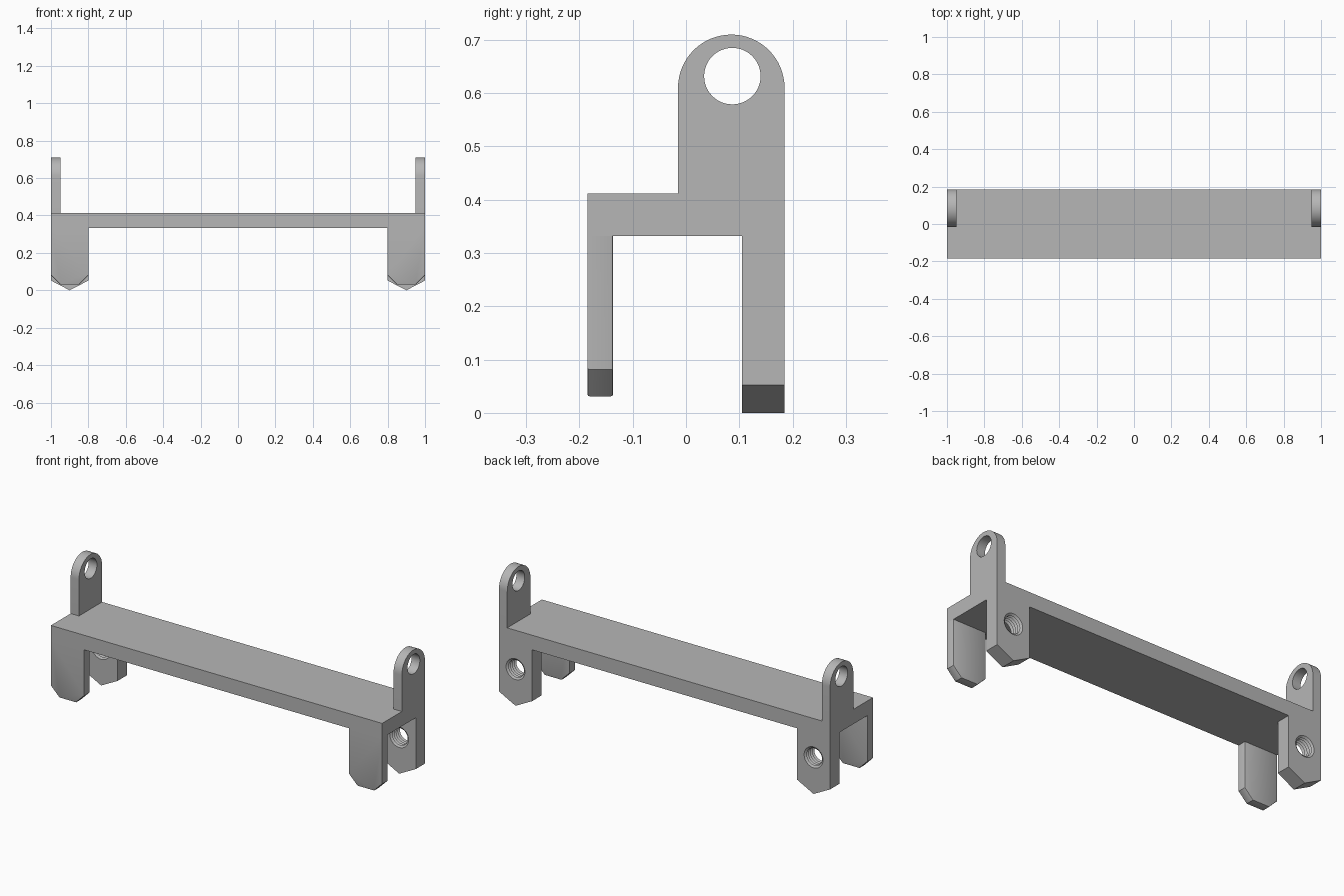
import bpy
import bmesh
from math import sin, cos, pi, tau

cube = bpy.data.objects.get("Cube")
if cube:
    bpy.data.objects.remove(cube, do_unlink=True)

# Single plain grey for the whole bracket
GREY = (0.47, 0.47, 0.47, 1)
grey = bpy.data.materials.new("matte grey")
grey.use_nodes = True
grey.diffuse_color = GREY
grey.node_tree.nodes["Principled BSDF"].inputs["Base Color"].default_value = GREY

DECK_LOW, DECK_TOP = 0.332, 0.412
FRONT, BACK = -0.185, 0.185


def finish(name, bm):
    bmesh.ops.recalc_face_normals(bm, faces=bm.faces)
    mesh = bpy.data.meshes.new(name)
    bm.to_mesh(mesh)
    bm.free()
    mesh.materials.append(grey)
    obj = bpy.data.objects.new(name, mesh)
    bpy.context.collection.objects.link(obj)
    return obj


def prism(outline, axis, lo, hi):
    """Extrude an outline along x (points are y, z) or y (points are x, z)."""
    bm = bmesh.new()
    place = (lambda p, d: (d, *p)) if axis == "x" else (lambda p, d: (p[0], d, p[1]))
    a = [bm.verts.new(place(p, lo)) for p in outline]
    b = [bm.verts.new(place(p, hi)) for p in outline]
    bm.faces.new(a)
    bm.faces.new(b[::-1])
    n = len(a)
    for i in range(n):
        j = (i + 1) % n
        bm.faces.new((a[i], a[j], b[j], b[i]))
    return bm


def arc(cx, cy, r, start, end, n):
    return [(cx + r * cos(start + (end - start) * i / n),
             cy + r * sin(start + (end - start) * i / n)) for i in range(n + 1)]


def lathe_y(x, z, rings, segments=40):
    """Closed solid of revolution about a line parallel to y."""
    bm = bmesh.new()
    loops = [[bm.verts.new((x + r * cos(tau * i / segments), y, z + r * sin(tau * i / segments)))
              for i in range(segments)] for y, r in rings]
    for a, b in zip(loops, loops[1:]):
        for i in range(segments):
            j = (i + 1) % segments
            bm.faces.new((a[i], a[j], b[j], b[i]))
    bm.faces.new(loops[0])
    bm.faces.new(loops[-1][::-1])
    return bm


def apply(obj, kind, **settings):
    mod = obj.modifiers.new(kind.title(), kind)
    for key, value in settings.items():
        setattr(mod, key, value)
    bpy.context.view_layer.objects.active = obj
    bpy.ops.object.modifier_apply(modifier=mod.name)


def cut(obj, cutter):
    apply(obj, "BOOLEAN", operation="DIFFERENCE", solver="EXACT", object=cutter)
    bpy.data.objects.remove(cutter, do_unlink=True)


# Long flat deck
deck = finish("deck", prism([(FRONT, DECK_LOW), (BACK, DECK_LOW), (BACK, DECK_TOP),
                             (FRONT, DECK_TOP)], "x", -1, 1))

# Round-topped ears with a pivot hole
ear_outline = [(-0.015, DECK_TOP), (BACK, DECK_TOP)] + arc(0.085, 0.61, 0.1, 0, pi, 32)
ears = finish("ears", prism(ear_outline, "x", 0.95, 1))
hole = arc(0.087, 0.632, 0.053, 0, tau, 48)[:-1]
cut(ears, finish("ear_hole_cutter", prism(hole, "x", 0.9, 1.05)))

# Thin front legs with clipped corners and softened inner edges
bm = prism([(0.8, DECK_LOW), (0.8, 0.081), (0.85, 0.031), (0.95, 0.031), (1, 0.081),
            (1, DECK_LOW)], "y", FRONT, -0.137)
soft = [e for e in bm.edges
        if all(v.co.z < DECK_LOW - 0.01 for v in e.verts)
        or (all(v.co.y > -0.14 for v in e.verts)
            and any(v.co.z < DECK_LOW - 0.01 for v in e.verts))]
soft = [e for e in soft if abs(e.verts[0].co.y - e.verts[1].co.y) < 0.01]
bmesh.ops.bevel(bm, geom=soft, offset=0.004, segments=2, profile=0.5, affect="EDGES")
front_legs = finish("front_legs", bm)

# Thick back legs with pointed feet and threaded holes
back_legs = finish("back_legs", prism([(0.8, DECK_LOW), (0.8, 0.052), (0.9, 0), (1, 0.052),
                                       (1, DECK_LOW)], "y", 0.105, BACK))
thread = [(0.097 + 0.008 * i, 0.057 if i % 2 else 0.046) for i in range(13)]
cut(back_legs, finish("thread_cutter", lathe_y(0.9, 0.2, thread)))

# Repeat the end parts on the other side
for part in (ears, front_legs, back_legs):
    apply(part, "MIRROR", use_axis=(True, False, False), use_mirror_merge=False)

# Smooth round surfaces, crisp edges
bpy.ops.object.select_all(action="DESELECT")
for part in (deck, ears, front_legs, back_legs):
    part.select_set(True)
bpy.context.view_layer.objects.active = deck
bpy.ops.object.shade_smooth_by_angle(angle=pi / 6)
